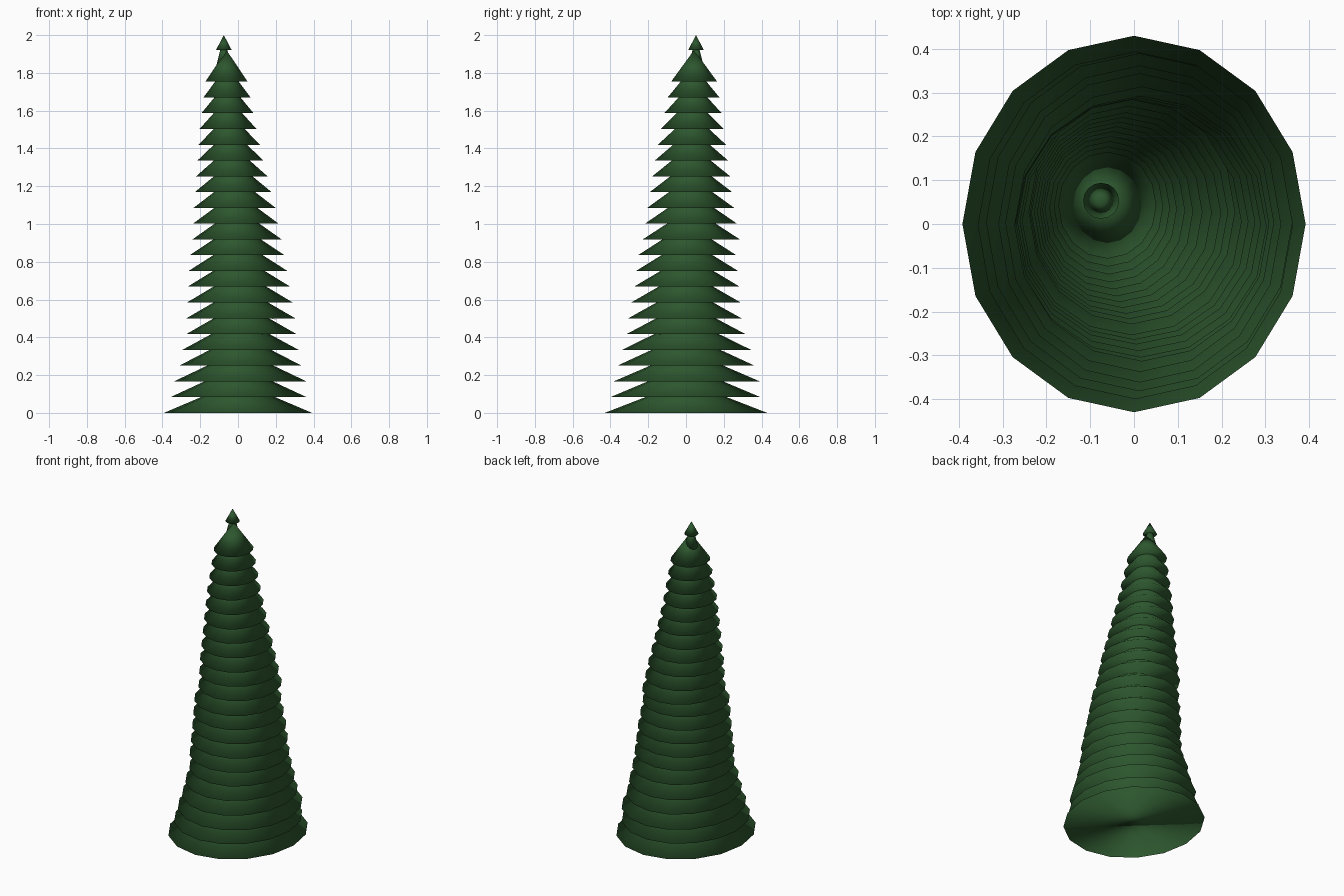
import bpy
import bmesh
from mathutils import Matrix, Vector

cube = bpy.data.objects.get("Cube")
if cube:
    bpy.data.objects.remove(cube, do_unlink=True)

SIDES = 16
STEP = 0.0835       # spacing between the tiers
TIER_HEIGHT = 0.167

# Guide rows along the tree: tier number, x radius, y radius, centre x, centre y
GUIDE = [
    (0, .392, .43, 0, 0),
    (1, .36, .397, .003, -.003),
    (2, .35, .386, .012, .004),
    (3, .323, .362, .013, 0),
    (4, .307, .341, .013, .003),
    (5, .291, .314, .018, 0),
    (6, .288, .299, .015, -.006),
    (8, .272, .28, .005, .005),
    (10, .251, .26, -.005, .006),
    (11, .236, .257, -.005, .028),
    (13, .217, .23, -.018, .025),
    (16, .175, .194, -.04, .029),
    (18, .151, .167, -.053, .034),
    (21, .112, .122, -.061, .043),
]

# Drooping twig ends that peek out between the lower tiers
TWIG_ENDS = [(.21, 0, .49), (-.19, 0, .5), (.01, -.23, .385),
             (0, .23, .385), (.14, -.15, .41)]


def make_material(name, color):
    mat = bpy.data.materials.new(name)
    mat.use_nodes = True
    mat.diffuse_color = color
    bsdf = mat.node_tree.nodes["Principled BSDF"]
    bsdf.inputs["Base Color"].default_value = color
    bsdf.inputs["Roughness"].default_value = 0.9
    return mat


def guide_at(tier):
    """Blend between the two guide rows around a tier."""
    for low, high in zip(GUIDE, GUIDE[1:]):
        if low[0] <= tier <= high[0]:
            t = (tier - low[0]) / (high[0] - low[0])
            return [a + (b - a) * t for a, b in zip(low[1:], high[1:])]


def solid_cone(name, sides, matrix, mat):
    """Smooth closed cone: unit base at the local origin, tip at local z = 1."""
    bm = bmesh.new()
    bmesh.ops.create_cone(bm, cap_ends=True, segments=sides,
                          radius1=1, radius2=0, depth=1)
    bmesh.ops.remove_doubles(bm, verts=bm.verts, dist=0.001)
    lift = Matrix.Translation((0, 0, 0.5))
    bmesh.ops.transform(bm, verts=bm.verts, matrix=matrix @ lift)
    bmesh.ops.recalc_face_normals(bm, faces=bm.faces)
    for face in bm.faces:
        face.smooth = True
    mesh = bpy.data.meshes.new(name)
    bm.to_mesh(mesh)
    bm.free()
    mesh.materials.append(mat)
    bpy.context.collection.objects.link(bpy.data.objects.new(name, mesh))


def foliage(name, rx, ry, x, y, z, height):
    matrix = Matrix.Translation((x, y, z)) @ Matrix.Diagonal((rx, ry, height, 1))
    solid_cone(name, SIDES, matrix, green)


green = make_material("pine_green", (0.026, 0.094, 0.027, 1))
brown = make_material("bark_brown", (0.035, 0.02, 0.01, 1))

# Overlapping skirts of foliage that drift sideways as they climb
for tier in range(GUIDE[-1][0] + 1):
    rx, ry, x, y = guide_at(tier)
    foliage(f"foliage_tier_{tier + 1}", rx, ry, x, y, tier * STEP, TIER_HEIGHT)

# Slender leader and the little cone on its end
foliage("leader_shoot", .042, .042, -.075, .053, 1.83, .165)
foliage("tree_tip", .041, .041, -.075, .053, 1.922, .078)

# Thin twigs growing from the axis of the tree
for i, end in enumerate(TWIG_ENDS):
    tip = Vector(end)
    root = Vector((0, 0, tip.z + 0.07))
    along = tip - root
    turn = along.to_track_quat("Z", "Y").to_matrix().to_4x4()
    matrix = Matrix.Translation(root) @ turn @ Matrix.Diagonal((.007, .007, along.length, 1))
    solid_cone(f"twig_{i + 1}", 6, matrix, brown)
